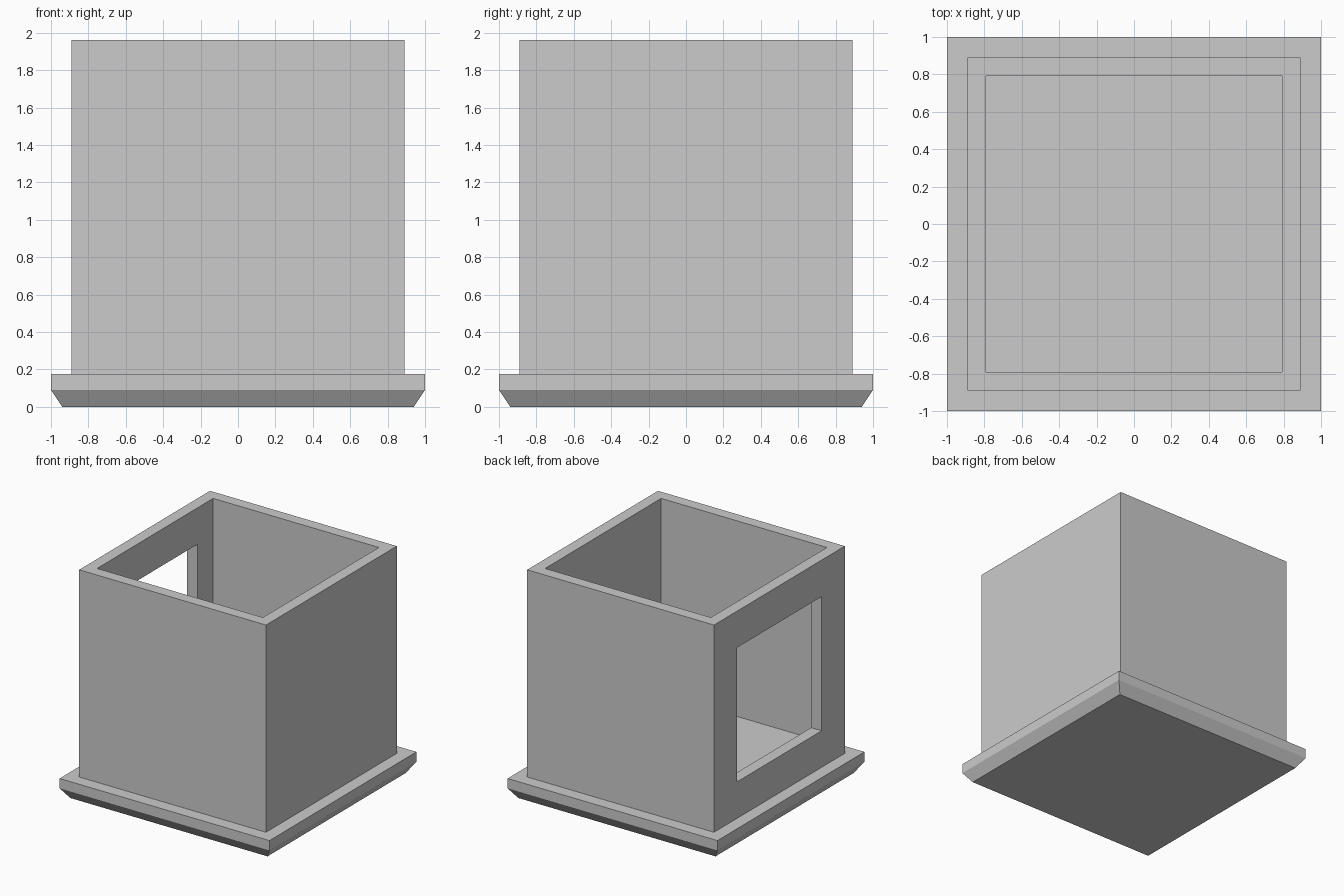
import bpy
import bmesh

if "Cube" in bpy.data.objects:
    bpy.data.objects.remove(bpy.data.objects["Cube"])

WALL = 0.10
BASE_TOP = 0.175
BOX_HALF = 0.89
BOX_TOP = 1.96


def finish(name, bm):
    mesh = bpy.data.meshes.new(name)
    bmesh.ops.recalc_face_normals(bm, faces=bm.faces)
    bm.to_mesh(mesh)
    bm.free()
    obj = bpy.data.objects.new(name, mesh)
    bpy.context.collection.objects.link(obj)
    return obj


def box(half, z0, z1):
    bm = bmesh.new()
    bmesh.ops.create_cube(bm, size=2)
    for v in bm.verts:
        v.co = (v.co.x * half, v.co.y * half, z1 if v.co.z > 0 else z0)
    bm.normal_update()
    return bm


# Base slab: square plate whose underside tapers inward
bm = box(1.0, 0.09, BASE_TOP)
bottom = min(bm.faces, key=lambda f: f.calc_center_median().z)
taper = bmesh.ops.extrude_face_region(bm, geom=[bottom])
bmesh.ops.delete(bm, geom=[bottom], context='FACES_ONLY')
for v in [g for g in taper['geom'] if isinstance(g, bmesh.types.BMVert)]:
    v.co = (v.co.x * 0.94, v.co.y * 0.94, 0)
finish("base_slab", bm)

# Open-topped box with a square window in its left wall
bm = box(BOX_HALF, BASE_TOP, BOX_TOP)
top = max(bm.faces, key=lambda f: f.calc_center_median().z)
left = min(bm.faces, key=lambda f: f.calc_center_median().x)
bmesh.ops.inset_individual(bm, faces=[left], thickness=BOX_HALF / 2)
bmesh.ops.delete(bm, geom=[top, left], context='FACES')
walls = finish("windowed_box", bm)

# Wall and floor thickness, grown inward
mod = walls.modifiers.new("thickness", 'SOLIDIFY')
mod.solidify_mode = 'NON_MANIFOLD'
mod.nonmanifold_thickness_mode = 'CONSTRAINTS'
mod.thickness = WALL
mod.offset = -1
